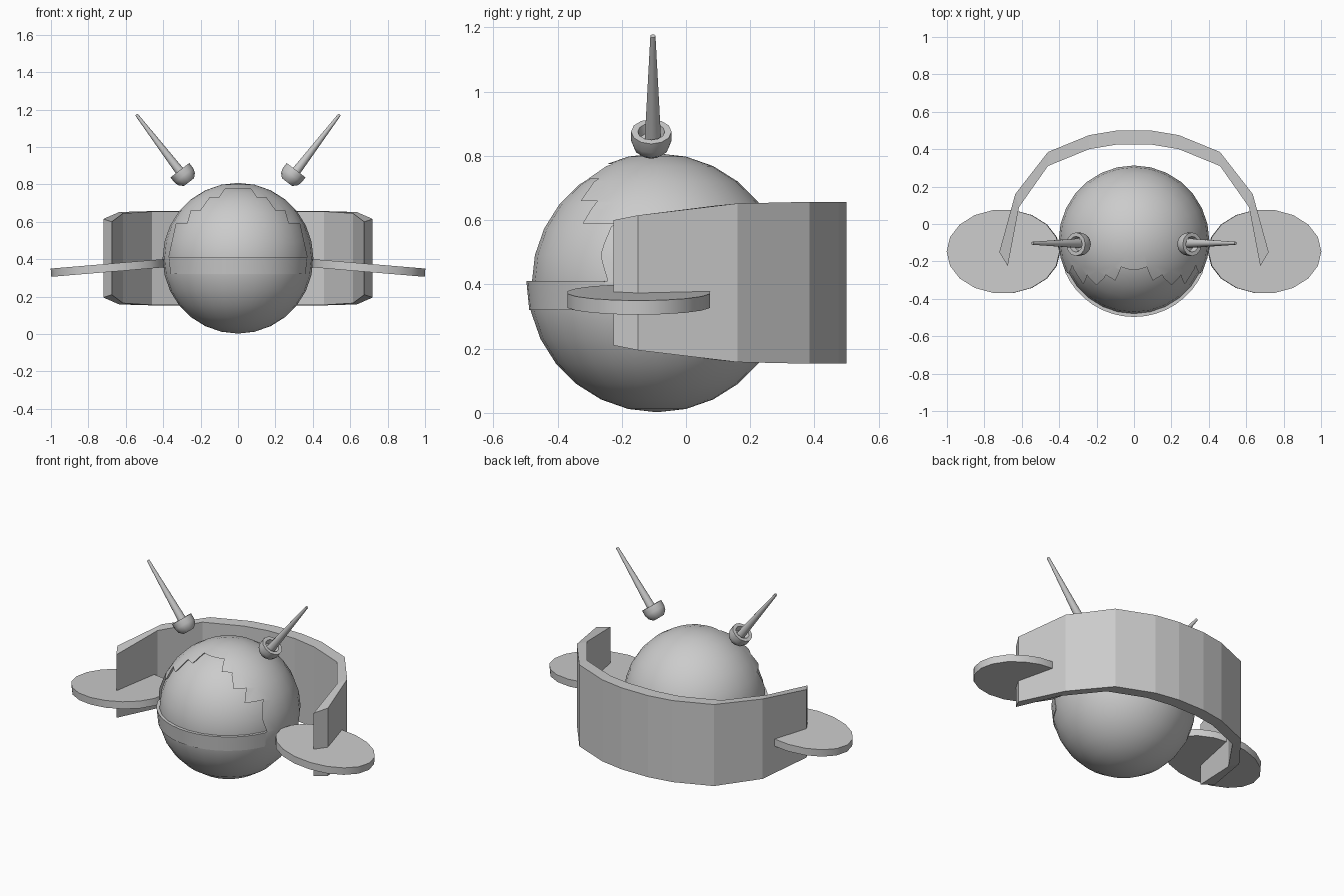
import bpy, bmesh, math
from mathutils import Vector, Matrix

cube = bpy.data.objects.get("Cube")
if cube:
    bpy.data.objects.remove(cube, do_unlink=True)

grey = bpy.data.materials.new("light grey")
grey.use_nodes = True
grey.diffuse_color = (0.6, 0.6, 0.6, 1)
grey.node_tree.nodes["Principled BSDF"].inputs["Base Color"].default_value = (0.6, 0.6, 0.6, 1)

CENTRE = Vector((0, -0.09, 0.405))
RADIUS = 0.403
CHIN = 0.41


def finish(name, bm, matrix=None):
    """Turn a bmesh into a named grey object."""
    if matrix:
        bm.transform(matrix)
    bmesh.ops.recalc_face_normals(bm, faces=bm.faces)
    mesh = bpy.data.meshes.new(name)
    bm.to_mesh(mesh)
    bm.free()
    mesh.materials.append(grey)
    obj = bpy.data.objects.new(name, mesh)
    bpy.context.collection.objects.link(obj)
    return obj


def select(obj):
    bpy.ops.object.select_all(action='DESELECT')
    obj.select_set(True)
    bpy.context.view_layer.objects.active = obj


def smooth(obj, angle=30):
    select(obj)
    bpy.ops.object.shade_smooth_by_angle(angle=math.radians(angle))


def sphere(name, radius):
    bm = bmesh.new()
    bmesh.ops.create_uvsphere(bm, u_segments=28, v_segments=14, radius=radius)
    return finish(name, bm, Matrix.Translation(CENTRE))


def loft(name, sections, matrix=None, closed=False):
    """Join rings of points with quads; cap the ends unless closed."""
    bm = bmesh.new()
    rings = [[bm.verts.new(p) for p in s] for s in sections]
    n = len(rings[0])
    pairs = list(zip(rings, rings[1:]))
    if closed:
        pairs.append((rings[-1], rings[0]))
    else:
        bm.faces.new(rings[0])
        bm.faces.new(rings[-1])
    for a, b in pairs:
        for i in range(n):
            j = (i + 1) % n
            bm.faces.new((a[i], a[j], b[j], b[i]))
    return finish(name, bm, matrix)


def circle(radius, z, count):
    return [(radius * math.cos(2 * math.pi * i / count),
             radius * math.sin(2 * math.pi * i / count), z) for i in range(count)]


# Head: inner face ball, and outer shell with a stepped opening
smooth(sphere("face_ball", 0.39))
shell = sphere("head_shell", RADIUS)
steps = [(0.37, CHIN), (0.33, 0.59), (0.27, 0.59), (0.25, 0.66),
         (0.20, 0.66), (0.15, 0.73), (0.10, 0.73), (0.07, 0.775)]
outline = steps + [(-x, z) for x, z in reversed(steps)]
cutter = loft("opening_cutter", [[(x, y, z) for x, z in outline] for y in (-0.7, -0.09)])
cutter.hide_render = True
cut = shell.modifiers.new("opening", 'BOOLEAN')
cut.operation = 'DIFFERENCE'
cut.solver = 'EXACT'
cut.object = cutter
select(shell)
bpy.ops.object.modifier_apply(modifier=cut.name)
bpy.data.objects.remove(cutter, do_unlink=True)
smooth(shell)

# Chin lip: flared strip under the opening, fading out at the sides
lip = []
for i in range(17):
    a = math.radians(-66 + 132 * i / 16)
    flare = 0.004 * math.cos(a)
    lip.append([CENTRE + Vector((r * math.sin(a), -r * math.cos(a), z - CENTRE.z))
                for r, z in ((0.37, CHIN), (RADIUS + flare, CHIN),
                             (0.394 + flare, 0.32), (0.37, 0.32))])
smooth(loft("chin_lip", lip))

# Curved back wall: faceted arc, tapering to wedge-shaped ends
# each row: outer x, outer y, half height, inner x, inner y, half height
half = [(0.72, -0.15, 0.21, 0.675, -0.225, 0.195),
        (0.635, 0.16, 0.247, 0.615, 0.09, 0.24),
        (0.46, 0.385, 0.252, 0.46, 0.31, 0.25),
        (0.24, 0.475, 0.252, 0.24, 0.40, 0.25),
        (0.09, 0.50, 0.252, 0.09, 0.425, 0.252)]
wall = []
for side, rows in ((1, half), (-1, half[::-1])):
    for ox, oy, oh, ix, iy, ih in rows:
        wall.append([(side * ox, oy, 0.405 - oh), (side * ox, oy, 0.405 + oh),
                     (side * ix, iy, 0.405 + ih), (side * ix, iy, 0.405 - ih)])
loft("back_wall", wall)

for side, label in ((1, "left"), (-1, "right")):
    # Side fin: flat oval disc sloping down and outwards
    tilt = Matrix.Rotation(side * math.radians(4.8), 4, 'Y')
    place = Matrix.Translation((side * 0.698, -0.147, 0.353)) @ tilt
    size = Matrix.Diagonal((0.303, 0.225, 1, 1))
    fin = loft(label + "_fin", [circle(1, z, 18) for z in (-0.022, 0.022)], place @ size)
    smooth(fin)

    # Antenna: recessed cup holding a tapered spike
    axis = Vector((side * 0.245, 0, 0.32)).normalized()
    turn = axis.to_track_quat('Z', 'Y').to_matrix().to_4x4()
    base = Matrix.Translation((side * 0.262, -0.108, 0.812)) @ turn
    profile = [(0.034, 0), (0.055, 0.02), (0.063, 0.045), (0.063, 0.08),
               (0.042, 0.08), (0.034, 0.05)]
    smooth(loft(label + "_antenna_cup", [circle(r, z, 12) for r, z in profile], base), 40)
    root = Matrix.Translation((side * 0.288, -0.103, 0.84)) @ turn
    smooth(loft(label + "_antenna_spike",
                [circle(0.026, 0, 12), circle(0.008, 0.42, 12)], root))
